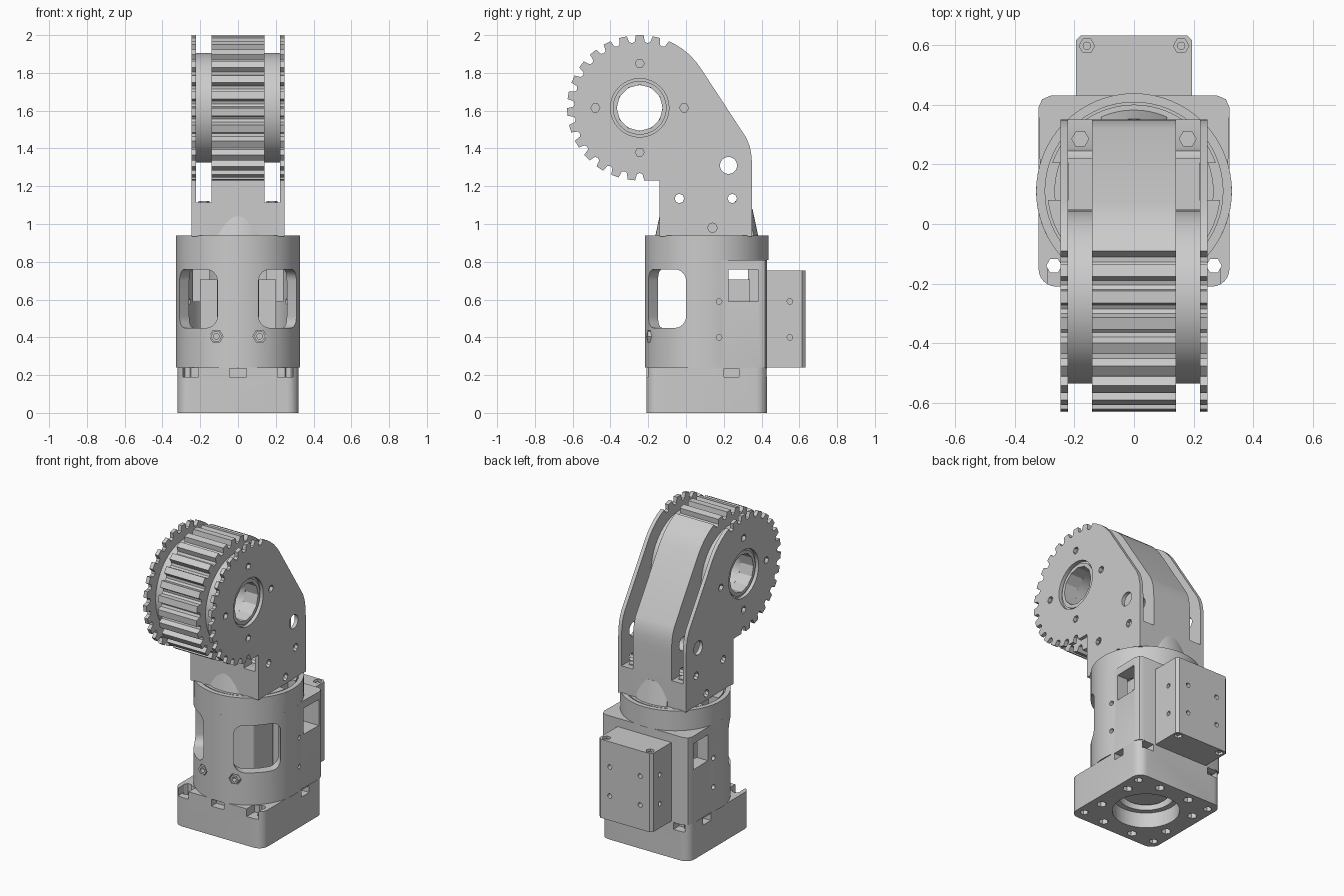
import bpy, bmesh
from math import sin, cos, pi, radians

if "Cube" in bpy.data.objects:
    bpy.data.objects.remove(bpy.data.objects["Cube"])

CY = 0.11                      # housing axis (y)
GY, GZ, GR = -0.245, 1.615, 0.385   # gear axis and outer radius


def prism(name, pts, a, b, axis='z', top=None):
    """Extrude a 2D outline from a to b along an axis (top = optional end outline)."""
    put = {'x': lambda u, v, t: (t, u, v), 'y': lambda u, v, t: (u, t, v),
           'z': lambda u, v, t: (u, v, t)}[axis]
    bm = bmesh.new()
    lo = [bm.verts.new(put(u, v, a)) for u, v in pts]
    hi = [bm.verts.new(put(u, v, b)) for u, v in (top or pts)]
    n = len(pts)
    bm.faces.new(lo)
    bm.faces.new(hi)
    for i in range(n):
        bm.faces.new((lo[i], lo[(i + 1) % n], hi[(i + 1) % n], hi[i]))
    bmesh.ops.recalc_face_normals(bm, faces=bm.faces)
    me = bpy.data.meshes.new(name)
    bm.to_mesh(me)
    bm.free()
    ob = bpy.data.objects.new(name, me)
    bpy.context.collection.objects.link(ob)
    return ob


def circle(u, v, r, n=64, off=0.0):
    return [(u + r * cos(2 * pi * i / n + off), v + r * sin(2 * pi * i / n + off)) for i in range(n)]


def rrect(u0, u1, v0, v1, r=0.0, n=6):
    if r == 0:
        return [(u0, v0), (u1, v0), (u1, v1), (u0, v1)]
    out = []
    for k, (u, v) in enumerate([(u1 - r, v1 - r), (u0 + r, v1 - r), (u0 + r, v0 + r), (u1 - r, v0 + r)]):
        for i in range(n + 1):
            a = (k + i / n) * pi / 2
            out.append((u + r * cos(a), v + r * sin(a)))
    return out


def boolean(ob, others, op='DIFFERENCE'):
    for c in others:
        m = ob.modifiers.new('bool', 'BOOLEAN')
        m.operation, m.object, m.solver = op, c, 'EXACT'
        bpy.context.view_layer.objects.active = ob
        bpy.ops.object.modifier_apply(modifier=m.name)
        bpy.data.objects.remove(c)
    return ob


def hole(u, v, r, a, b, axis, n=16):
    return prism('cutter', circle(u, v, r, n), a, b, axis)


def box(x0, x1, y0, y1, z0, z1):
    return prism('cutter', rrect(x0, x1, y0, y1), z0, z1)


# base: rounded square foot with stepped bore, nut pockets and bolt holes
base = prism('base', rrect(-0.32, 0.32, -0.21, 0.43, 0.06), 0, 0.24)
cuts = [hole(0, CY, 0.20, -0.1, 0.10, 'z', 48), hole(0, CY, 0.165, 0.05, 0.3, 'z', 48)]
for s in (-1, 1):
    for y in (-0.14, 0.36):
        cuts.append(hole(s * 0.268, y, 0.026, -0.1, 0.3, 'z', 6))
    for x, y in ((0.25, 0.0), (0.25, 0.24), (0.11, -0.15), (0.11, 0.37)):
        cuts.append(hole(s * x, y, 0.03, -0.1, 0.05, 'z', 6))
    cuts.append(box(s * 0.25 - 0.04, s * 0.25 + 0.04, -0.3, -0.13, 0.19, 0.3))
    cuts.append(box(s * 0.32 - 0.06, s * 0.32 + 0.06, 0.2, 0.28, 0.19, 0.235))
    cuts.append(box(s * 0.25 - 0.04, s * 0.25 + 0.04, 0.37, 0.5, 0.19, 0.235))
cuts.append(box(-0.045, 0.045, -0.3, -0.16, 0.19, 0.235))
boolean(base, cuts)

# housing: round front, square back, hollow, with windows
a0 = math_a = 0.278
outline = [(0.328 * cos(t), CY + 0.328 * sin(t))
           for t in [pi - a0 + (pi + 2 * a0) * i / 48 for i in range(49)]]
outline += [(0.32, 0.39), (0.308, 0.418), (0.28, 0.43), (-0.28, 0.43), (-0.308, 0.418), (-0.32, 0.39)]
housing = prism('housing', outline, 0.24, 0.81)
cuts = [hole(0, CY, 0.265, 0.1, 1.0, 'z', 64)]
for s in (-1, 1):
    w = prism('cutter', rrect(-0.141, 0.141, 0.45, 0.76, 0.06), -0.45, -0.2, 'y')
    w.location, w.rotation_euler = (0, CY, 0), (0, 0, s * pi / 4)
    cuts.append(w)
    cuts.append(box(s * 0.27 - 0.12, s * 0.27 + 0.12, 0.225, 0.38, 0.59, 0.76))
    cuts.append(hole(s * 0.115, 0.405, 0.036, -0.3, -0.175, 'y', 6))
    cuts += [hole(0.175, z, 0.015, min(s * 0.2, s * 0.4), max(s * 0.2, s * 0.4), 'x', 12) for z in (0.4, 0.59)]
bpy.context.view_layer.update()
boolean(housing, cuts)
for s in (-1, 1):
    boolean(prism('front_bolt', circle(s * 0.115, 0.405, 0.03, 6), -0.205, -0.15, 'y'),
            [hole(s * 0.115, 0.405, 0.015, -0.3, -0.17, 'y', 12)])

# collar and turntable that carries the arm
boolean(prism('collar', circle(0, CY, 0.328), 0.81, 0.94), [hole(0, CY, 0.298, 0.7, 1, 'z', 64)])
boolean(prism('turntable', circle(0, CY, 0.29), 0.86, 0.938),
        [box(min(s * 0.22, s * 0.31), max(s * 0.22, s * 0.31), 0.08, 0.205, 0.8, 1) for s in (-1, 1)])
boolean(prism('neck_cone', circle(0, CY, 0.28), 0.90, 1.08, 'z', circle(0, CY, 0.242)),
        [box(-0.11, 0.11, -0.3, 0.5, 0.8, 1.2)], 'INTERSECT')

# inner motor seen through the windows
prism('inner_motor', rrect(-0.11, 0.11, 0.0, 0.22, 0.02), 0.15, 0.88)
prism('motor_bracket', rrect(-0.2, 0.2, 0.225, 0.34), 0.26, 0.705)
prism('inner_bearing', circle(0, CY, 0.14, 32), 0.12, 0.2)

# electronics box on the back
ebox = prism('rear_box', [(-0.195, 0.42), (0.195, 0.42), (0.195, 0.615), (0.178, 0.632),
                          (-0.178, 0.632), (-0.195, 0.615)], 0.24, 0.755)
cuts = []
for s in (-1, 1):
    for z in (0.4, 0.59):
        cuts.append(hole(0.55, z, 0.015, min(s * 0.15, s * 0.3), max(s * 0.15, s * 0.3), 'x', 12))
        cuts.append(hole(s * 0.11, z, 0.015, 0.58, 0.7, 'y', 12))
    for z0, z1 in ((0.2, 0.27), (0.73, 0.8)):
        cuts.append(hole(s * 0.158, 0.597, 0.026, z0, z1, 'z', 6))
boolean(ebox, cuts)
for s in (-1, 1):
    prism('box_screw', circle(s * 0.158, 0.597, 0.014, 12), 0.23 + 0.02, 0.745)


# toothed arm outline: rounded grooves around the gear, then the tapering shank
def arm_outline(first_deg, teeth=27):
    pitch = 360 / teeth
    pts = []
    for i in range(5):
        a = radians(34 + (first_deg - 3 - 34) * i / 4)
        pts.append((a, GR))
    d = first_deg + pitch / 2
    while d < 283:
        for da, r in ((-3.6, GR), (-3.0, 0.368), (-2.4, 0.352), (0, 0.345), (2.4, 0.352), (3.0, 0.368), (3.6, GR)):
            pts.append((radians(d + da), r))
        d += pitch
    out = [(GY + r * cos(a), GZ + r * sin(a)) for a, r in pts]
    return out + [(-0.14, 1.23), (-0.14, 0.935), (0.35, 0.935), (0.35, 1.30),
                  (0.347, 1.36), (0.338, 1.41), (0.32, 1.455)]


pins = [(-0.035, 1.135), (0.245, 1.135), (0.14, 0.98)]


def arm_holes(bore):
    return [hole(GY, GZ, bore, -0.5, 0.5, 'x', 32), hole(0.225, 1.31, 0.045, -0.5, 0.5, 'x', 24)] + \
           [hole(u, v, 0.025, -0.5, 0.5, 'x', 8) for u, v in pins]


first = 63.33
boolean(prism('centre_arm', arm_outline(first), -0.14, 0.14, 'x'), arm_holes(0.12))
for s in (-1, 1):
    def span(p, q):
        return min(s * p, s * q), max(s * p, s * q)
    # side plate with bolt circle
    ring = [hole(GY + u, GZ + v, 0.024, -0.5, 0.5, 'x', 6)
            for u, v in ((0.235, 0), (-0.235, 0), (0, 0.235), (0, -0.235))]
    boolean(prism('side_plate', arm_outline(first), *span(0.222, 0.246), 'x'), arm_holes(0.155) + ring)
    # drum and bearing ring between plate and centre
    boolean(prism('drum', circle(GY, GZ, 0.29), *span(0.138, 0.223), 'x'),
            [hole(GY, GZ, 0.138, -0.5, 0.5, 'x', 48)])
    boolean(prism('bearing_ring', circle(GY, GZ, 0.142, 48), *span(0.138, 0.232), 'x'),
            [hole(GY, GZ, 0.122, -0.5, 0.5, 'x', 12)])
    # spacer blocks at the foot of the arm
    for y0, y1, py in ((-0.14, 0.05, -0.035), (0.22, 0.35, 0.245)):
        boolean(prism('spacer', rrect(y0, y1, 0.935, 1.115), *span(0.138, 0.223), 'x'),
                [hole(py, 1.135, 0.025, -0.5, 0.5, 'x', 8)])
    prism('spacer_bolt', circle(s * 0.18, 0.285, 0.03, 6), 1.10, 1.122)

# smooth shading with sharp edges kept
for ob in bpy.data.objects:
    ob.select_set(True)
bpy.context.view_layer.objects.active = housing
bpy.ops.object.shade_smooth_by_angle(angle=radians(25))
